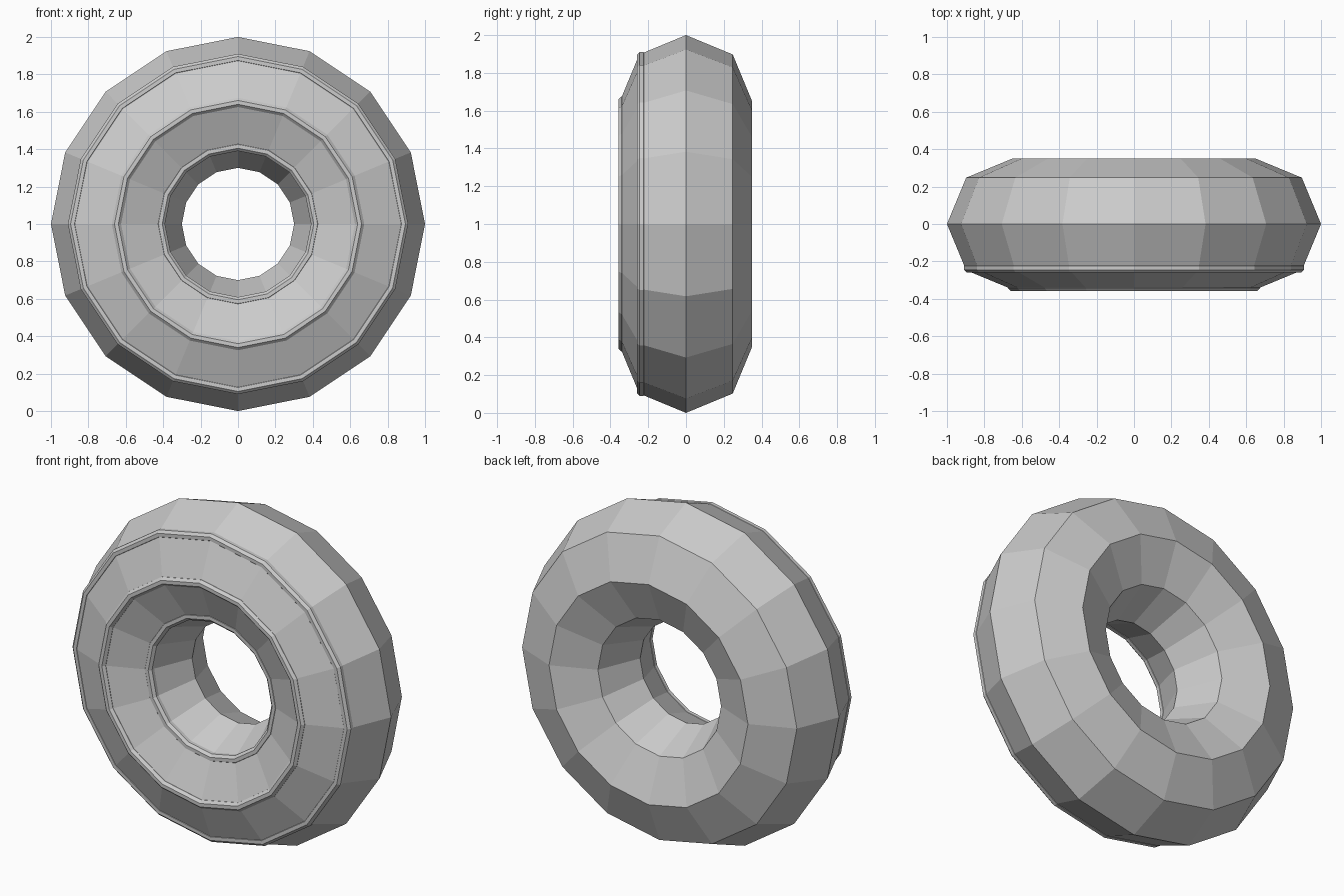
import bpy
from math import sin, cos, pi, radians

if "Cube" in bpy.data.objects:
    bpy.data.objects.remove(bpy.data.objects["Cube"])

SEGMENTS = 16
MAJOR, MINOR = 0.65, 0.35


def lathe(name, profile):
    """Revolve a closed (radius, y) profile about the y axis at z = 1."""
    n = len(profile)
    verts, faces = [], []
    for i in range(SEGMENTS):
        a = 2 * pi * i / SEGMENTS
        verts += [(r * cos(a), y, 1 + r * sin(a)) for r, y in profile]
        k = (i + 1) % SEGMENTS
        for j in range(n):
            m = (j + 1) % n
            faces.append((i * n + j, i * n + m, k * n + m, k * n + j))
    mesh = bpy.data.meshes.new(name)
    mesh.from_pydata(verts, [], faces)
    mesh.flip_normals()
    obj = bpy.data.objects.new(name, mesh)
    bpy.context.collection.objects.link(obj)
    return obj


def octagon(r, y, size, turn=0.0):
    return [(r + size * cos(turn + i * pi / 4), y + size * sin(turn + i * pi / 4))
            for i in range(8)]


# Main eight-sided ring body
lathe("ring_body", octagon(MAJOR, 0, MINOR))

# Raised beads along the three front edges, slightly sunk into the body
for name, angle in (("outer_bead", -45), ("middle_bead", -90), ("inner_bead", -135)):
    a = radians(angle)
    lathe(name, octagon(MAJOR + 0.332 * cos(a), 0.332 * sin(a), 0.027, pi / 8))
